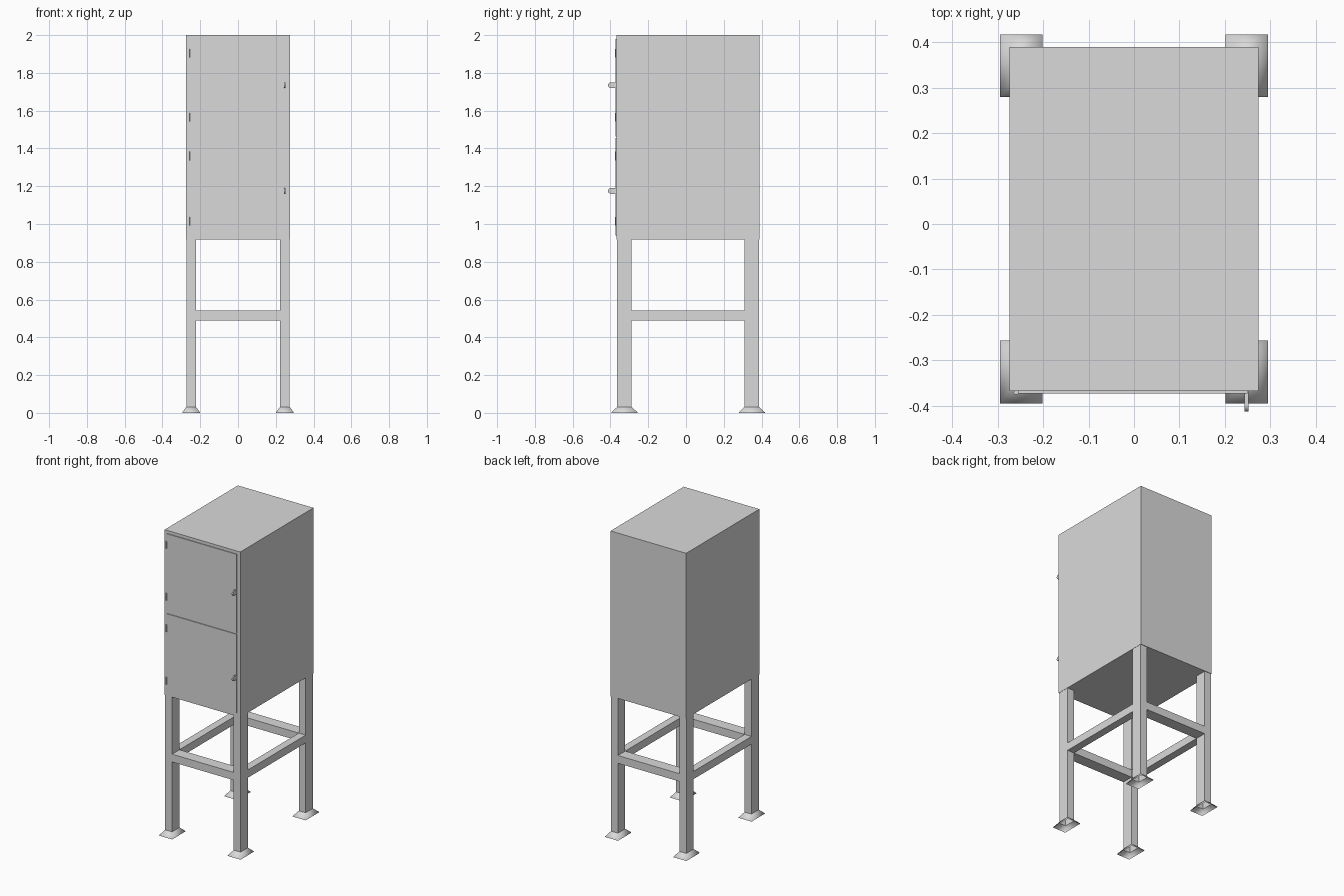
import bpy, bmesh, math
from mathutils import Matrix, Vector

old = bpy.data.objects.get("Cube")
if old:
    bpy.data.objects.remove(old, do_unlink=True)

grey = bpy.data.materials.new("painted_grey")
grey.use_nodes = True
COLOUR = (0.7, 0.7, 0.7, 1)
grey.diffuse_color = COLOUR
grey.node_tree.nodes["Principled BSDF"].inputs["Base Color"].default_value = COLOUR


def finish(name, bm, smooth=False):
    mesh = bpy.data.meshes.new(name)
    bm.normal_update()
    bm.to_mesh(mesh)
    bm.free()
    mesh.materials.append(grey)
    for poly in mesh.polygons:
        poly.use_smooth = smooth
    obj = bpy.data.objects.new(name, mesh)
    bpy.context.collection.objects.link(obj)
    return obj


def box(name, x, y, z):
    """Box from its (low, high) ranges on each axis."""
    bm = bmesh.new()
    size = [r[1] - r[0] for r in (x, y, z)]
    mid = Vector([(r[0] + r[1]) / 2 for r in (x, y, z)])
    bmesh.ops.create_cube(bm, size=1, matrix=Matrix.Translation(mid) @ Matrix.Diagonal((*size, 1)))
    return finish(name, bm)


def sleeve(name, cx, cy, sections, smooth=False):
    """Open rectangular tube through (half x, half y, z) sections."""
    bm = bmesh.new()
    corners = ((-1, -1), (1, -1), (1, 1), (-1, 1))
    rings = [[bm.verts.new((cx + a * hx, cy + b * hy, z)) for a, b in corners]
             for hx, hy, z in sections]
    for low, high in zip(rings, rings[1:]):
        for i in range(4):
            j = (i + 1) % 4
            bm.faces.new((low[i], low[j], high[j], high[i]))
    return finish(name, bm, smooth)


def cylinder(name, centre, radius, depth, axis="Z"):
    bm = bmesh.new()
    turn = Matrix.Rotation(math.pi / 2, 4, "Y") if axis == "X" else Matrix()
    bmesh.ops.create_cone(bm, cap_ends=True, segments=16, radius1=radius, radius2=radius,
                          depth=depth, matrix=Matrix.Translation(centre) @ turn)
    return finish(name, bm)


# Cabinet
FRONT, BACK, FLOOR = -0.368, 0.39, 0.917
box("cabinet", (-0.274, 0.274), (FRONT, BACK), (FLOOR, 2))

# Doors, with hinges on one side and a latch handle on the other
doors = {"lower": (0.94, 1.456, (1.015, 1.36), 1.175),
         "upper": (1.464, 1.98, (1.565, 1.905), 1.735)}
for level, (bottom, top, hinges, latch) in doors.items():
    box(level + "_door", (-0.255, 0.25), (FRONT - 0.005, FRONT), (bottom, top))
    for i, z in enumerate(hinges):
        cylinder(f"{level}_hinge_{i + 1}", (-0.26, FRONT - 0.003, z), 0.005, 0.045)
    box(level + "_handle", (0.243, 0.252), (-0.4, FRONT), (latch - 0.015, latch + 0.015))
    cylinder(level + "_handle_tip", (0.2475, -0.398, latch), 0.015, 0.009, "X")

# Legs and flared feet
LEG_X, HALF_X, HALF_Y = 0.248, 0.025, 0.038
rows = {"front": -0.326, "back": 0.3485}
for row, y in rows.items():
    for side, s in (("left", 1), ("right", -1)):
        sleeve(f"{row}_{side}_leg", s * LEG_X, y,
               [(HALF_X, HALF_Y, 0.025), (HALF_X, HALF_Y, FLOOR)])
        sleeve(f"{row}_{side}_foot", s * LEG_X, y,
               [(0.047, 0.069, 0), (0.047, 0.069, 0.003), (HALF_X, HALF_Y, 0.032)], True)

# Rails tying the legs together
RAIL_Z = (0.49, 0.541)
inner = LEG_X - HALF_X
for row, y in rows.items():
    box(row + "_rail", (-inner, inner), (y - HALF_Y, y + HALF_Y), RAIL_Z)
for side, s in (("left", 1), ("right", -1)):
    box(side + "_rail", (s * LEG_X - HALF_X, s * LEG_X + HALF_X),
        (rows["front"] + HALF_Y, rows["back"] - HALF_Y), RAIL_Z)
